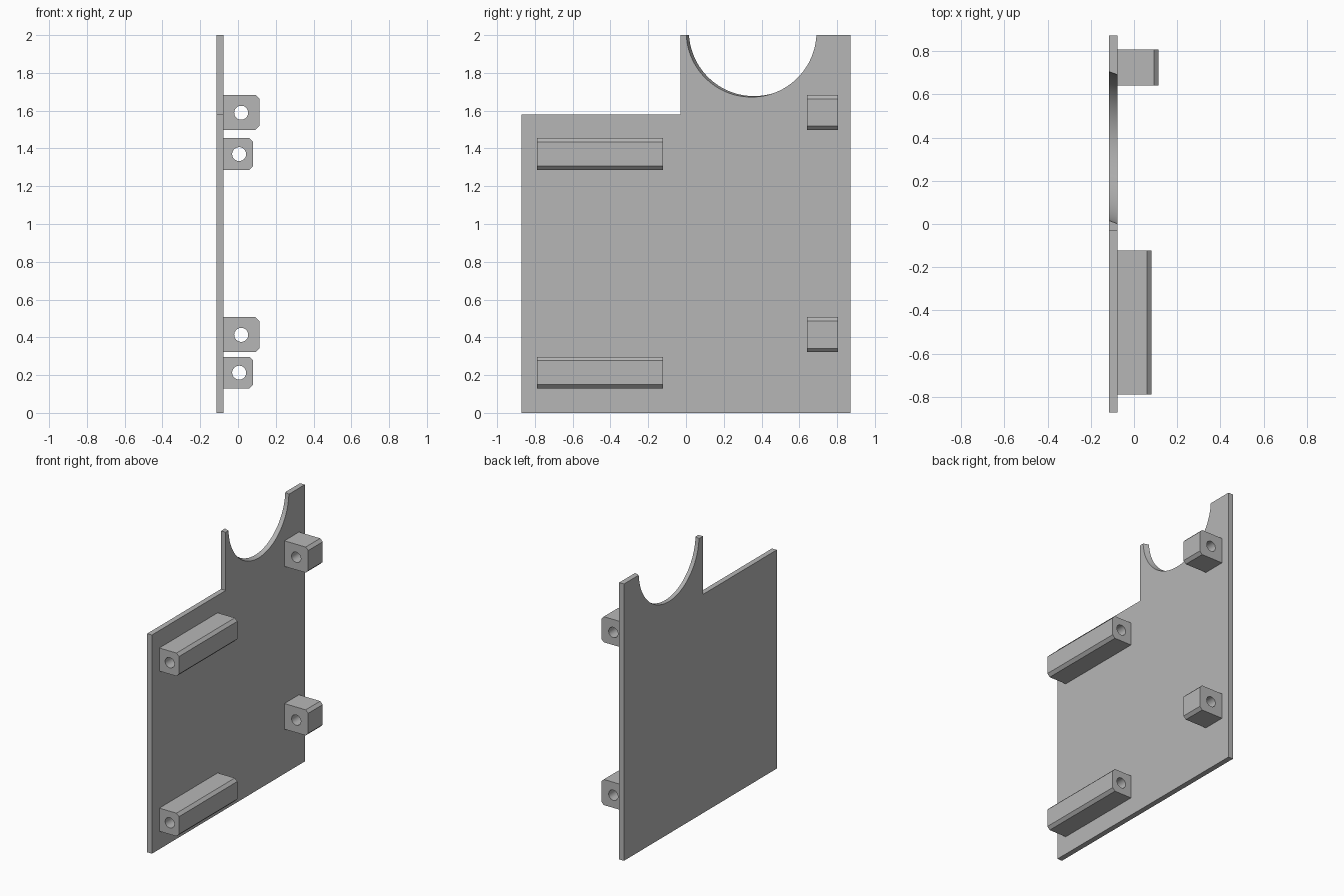
import bpy, bmesh, math
from math import cos, sin, asin, pi

cube = bpy.data.objects.get("Cube")
if cube:
    bpy.data.objects.remove(cube, do_unlink=True)

grey = bpy.data.materials.new("plain grey")
grey.use_nodes = True
colour = (0.47, 0.47, 0.47, 1)
grey.diffuse_color = colour
grey.node_tree.nodes["Principled BSDF"].inputs["Base Color"].default_value = colour

BACK, FACE = -0.115, -0.077   # plate thickness along x


def loft(name, start, end):
    """Closed solid between two matching point loops."""
    bm = bmesh.new()
    a = [bm.verts.new(p) for p in start]
    b = [bm.verts.new(p) for p in end]
    bm.faces.new(a)
    bm.faces.new(b[::-1])
    n = len(a)
    for i in range(n):
        j = (i + 1) % n
        bm.faces.new((a[j], a[i], b[i], b[j]))
    bmesh.ops.recalc_face_normals(bm, faces=bm.faces)
    mesh = bpy.data.meshes.new(name)
    bm.to_mesh(mesh)
    bm.free()
    mesh.materials.append(grey)
    obj = bpy.data.objects.new(name, mesh)
    bpy.context.collection.objects.link(obj)
    return obj


def activate(obj):
    bpy.ops.object.select_all(action='DESELECT')
    obj.select_set(True)
    bpy.context.view_layer.objects.active = obj


def smooth(obj):
    activate(obj)
    bpy.ops.object.shade_smooth_by_angle(angle=math.radians(30))


# Plate outline with a stepped corner and a round notch
def plate_loop(x, cy, cz, r=0.345, top=2.0, steps=48):
    tilt = asin((cz - top) / r)
    a0, a1 = -tilt, -pi + tilt
    arc = [(cy + r * cos(a), cz + r * sin(a))
           for a in (a0 + (a1 - a0) * i / steps for i in range(steps + 1))]
    outline = [(-0.03, top), (-0.03, 1.58), (-0.872, 1.58), (-0.872, 0),
               (0.872, 0), (0.872, top)] + arc
    return [(x, y, z) for y, z in outline]


# The notch is cut slightly askew through the plate
plate = loft("plate", plate_loop(BACK, 0.36, 2.022), plate_loop(FACE, 0.346, 2.017))
smooth(plate)


# Chamfered mounting block with a round bore along y
def block(name, x1, y0, y1, z0, z1, hole_x, hole_z, c=0.02, r=0.037):
    profile = [(FACE - 0.005, z0), (x1 - c, z0), (x1, z0 + c),
               (x1, z1 - c), (x1 - c, z1), (FACE - 0.005, z1)]
    obj = loft(name, [(x, y0, z) for x, z in profile],
               [(x, y1, z) for x, z in profile])
    ring = [(hole_x + r * cos(2 * pi * i / 32), hole_z + r * sin(2 * pi * i / 32))
            for i in range(32)]
    cutter = loft("bore_cutter", [(x, y0 - 0.1, z) for x, z in ring],
                  [(x, y1 + 0.1, z) for x, z in ring])
    cutter.hide_render = True
    mod = obj.modifiers.new("bore", 'BOOLEAN')
    mod.operation = 'DIFFERENCE'
    mod.solver = 'EXACT'
    mod.object = cutter
    activate(obj)
    bpy.ops.object.modifier_apply(modifier=mod.name)
    bpy.data.objects.remove(cutter, do_unlink=True)
    smooth(obj)


# Two long front blocks and two short rear blocks
for level, front_z, rear_z in (("lower", 0.13, 0.322), ("upper", 1.287, 1.498)):
    block(level + "_front_block", 0.08, -0.788, -0.122,
          front_z, front_z + 0.167, 0.006, front_z + 0.083)
    block(level + "_rear_block", 0.113, 0.64, 0.806,
          rear_z, rear_z + 0.185, 0.017, rear_z + 0.091)
